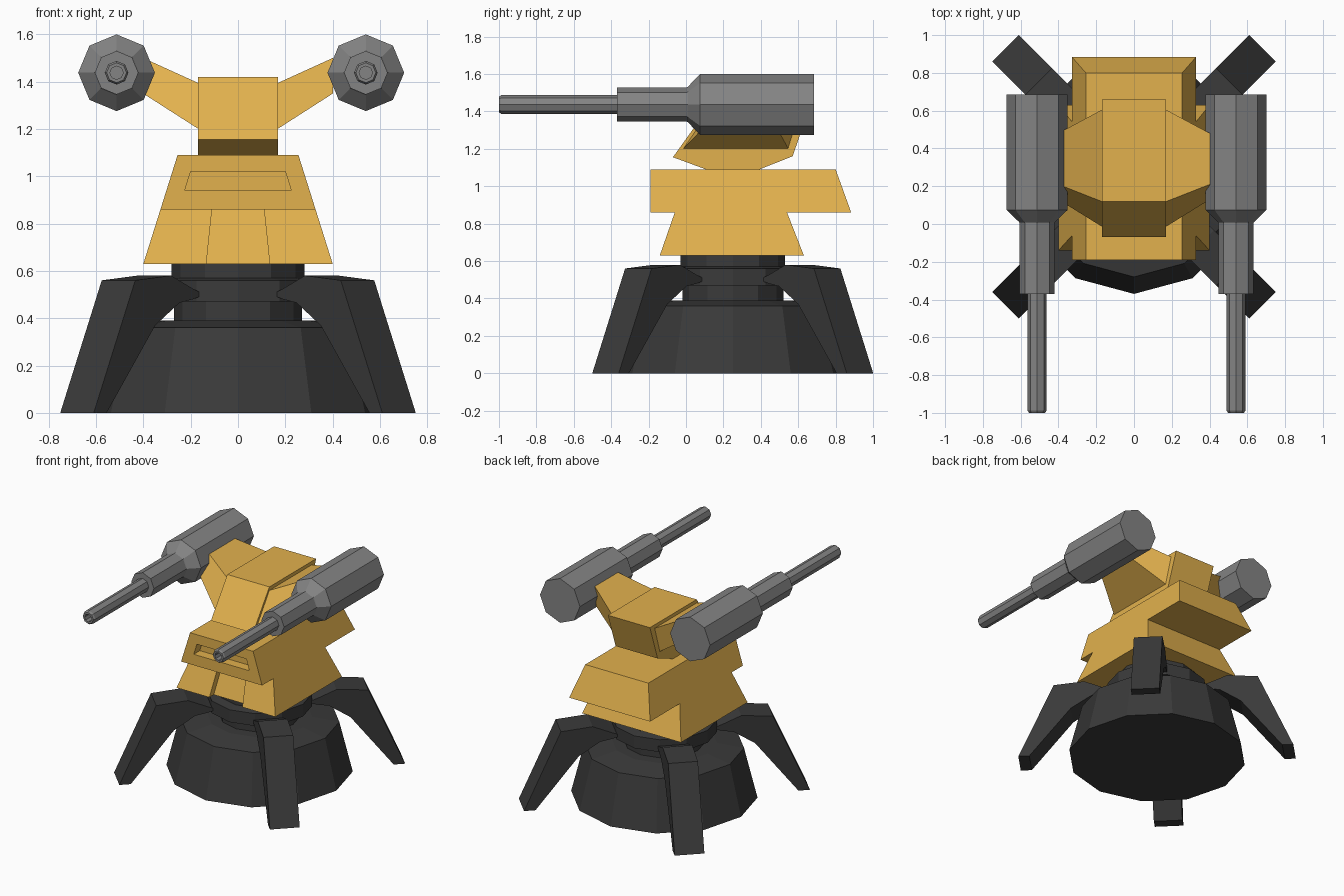
import bpy, bmesh, math

if "Cube" in bpy.data.objects:
    bpy.data.objects.remove(bpy.data.objects["Cube"])


def material(name, col):
    m = bpy.data.materials.new(name)
    m.diffuse_color = (*col, 1)
    m.use_nodes = True
    m.node_tree.nodes["Principled BSDF"].inputs["Base Color"].default_value = m.diffuse_color
    return m


YELLOW = material("ochre_yellow", (0.76, 0.44, 0.075))
GREY = material("gun_grey", (0.23, 0.23, 0.23))
DARK = material("dark_grey", (0.042, 0.042, 0.042))
CY = 0.25  # centre of the base in y


def loft(name, rings, mat):
    """Skin a closed solid through rings that have equal point counts."""
    bm = bmesh.new()
    vs = [[bm.verts.new(p) for p in ring] for ring in rings]
    n = len(vs[0])
    for a, b in zip(vs, vs[1:]):
        for i in range(n):
            j = (i + 1) % n
            bm.faces.new((a[i], a[j], b[j], b[i]))
    bm.faces.new(vs[0][::-1])
    bm.faces.new(vs[-1])
    bmesh.ops.recalc_face_normals(bm, faces=bm.faces)
    me = bpy.data.meshes.new(name)
    bm.to_mesh(me)
    bm.free()
    me.materials.append(mat)
    ob = bpy.data.objects.new(name, me)
    bpy.context.collection.objects.link(ob)
    return ob


def lathe(name, profile, sides, place, mat):
    """Revolve (radius, height) pairs; place(u, v, h) maps to space."""
    angles = [2 * math.pi * i / sides for i in range(sides)]
    return loft(name, [[place(r * math.cos(a), r * math.sin(a), h) for a in angles]
                       for r, h in profile], mat)


def cut(ob, rings):
    """Subtract a lofted cutter from the object."""
    cutter = loft("cutter", rings, YELLOW)
    cutter.hide_render = True
    mod = ob.modifiers.new("cut", 'BOOLEAN')
    mod.operation = 'DIFFERENCE'
    mod.solver = 'EXACT'
    mod.object = cutter
    bpy.context.view_layer.objects.active = ob
    bpy.ops.object.modifier_apply(modifier=mod.name)
    bpy.data.objects.remove(cutter)


# Pedestal: steep drum, shallow shoulder, groove, collar and turntable
lathe("pedestal",
      [(0.62, 0), (0.53, 0.36), (0.35, 0.39), (0.27, 0.39), (0.27, 0.47),
       (0.35, 0.47), (0.35, 0.56), (0.28, 0.57), (0.28, 0.635)],
      12, lambda u, v, h: (u, v + CY, h), DARK)

# Four diagonal legs: (radial, height) outline extruded sideways
leg = [(0.885, 0), (0.962, 0), (0.714, 0.56), (0.50, 0.58),
       (0.37, 0.525), (0.30, 0.50), (0.37, 0.48), (0.45, 0.465), (0.594, 0.37)]
for k in range(4):
    a = math.radians(45 + 90 * k)
    c, s = math.cos(a), math.sin(a)
    loft(f"leg_{k + 1}",
         [[(r * c - w * s, CY + r * s + w * c, z) for r, z in leg] for w in (-0.1, 0.1)],
         DARK)

# Turret body: side outline whose width tapers with height
outline = [(-0.14, 0.63), (0.63, 0.63), (0.54, 0.86), (0.883, 0.86),
           (0.80, 1.09), (-0.19, 1.09), (-0.19, 0.86), (-0.06, 0.86)]
body = loft("turret_body",
            [[(sx * (0.40 - 0.315 * (z - 0.63)), y, z) for y, z in outline]
             for sx in (-1, 1)], YELLOW)

# Front slot, and the recess below it
cut(body, [[(-0.225, y, 0.94), (0.225, y, 0.94), (0.20, y, 1.02), (-0.20, y, 1.02)]
           for y in (-0.3, -0.12)])
cut(body, [[(-0.137, y, 0.60), (0.137, y, 0.60), (0.11, y + 0.09, 0.859),
            (-0.11, y + 0.09, 0.859)] for y in (-0.3, -0.10)])

# Head block
head = [(-0.07, 1.155), (0.12, 1.085), (0.38, 1.085), (0.57, 1.16),
        (0.66, 1.42), (0.12, 1.42)]
loft("head", [[(x, y, z) for y, z in head] for x in (-0.17, 0.17)], YELLOW)

# Lathed gun outline: radius, y
gun = [(0.162, 0.685), (0.162, 0.075), (0.095, 0.01), (0.092, 0.005), (0.092, -0.37),
       (0.05, -0.37), (0.05, -0.988), (0.042, -1.0), (0.028, -1.0), (0.028, -0.93)]

# Tapered arms and guns on both sides
for side, sx, gx in (("left", -1, -0.513), ("right", 1, 0.54)):
    inner = [(-0.02, 1.195), (0.55, 1.195), (0.61, 1.39), (0.115, 1.39)]
    outer = [(0.13, 1.35), (0.465, 1.35), (0.48, 1.50), (0.21, 1.50)]
    ends = ((0.16, inner), (0.402, outer))
    loft(f"{side}_arm", [[(sx * x, y, z) for y, z in ring] for x, ring in ends], YELLOW)
    lathe(f"{side}_gun", gun, 8, lambda u, v, h: (gx + u, h, 1.437 + v), GREY)
